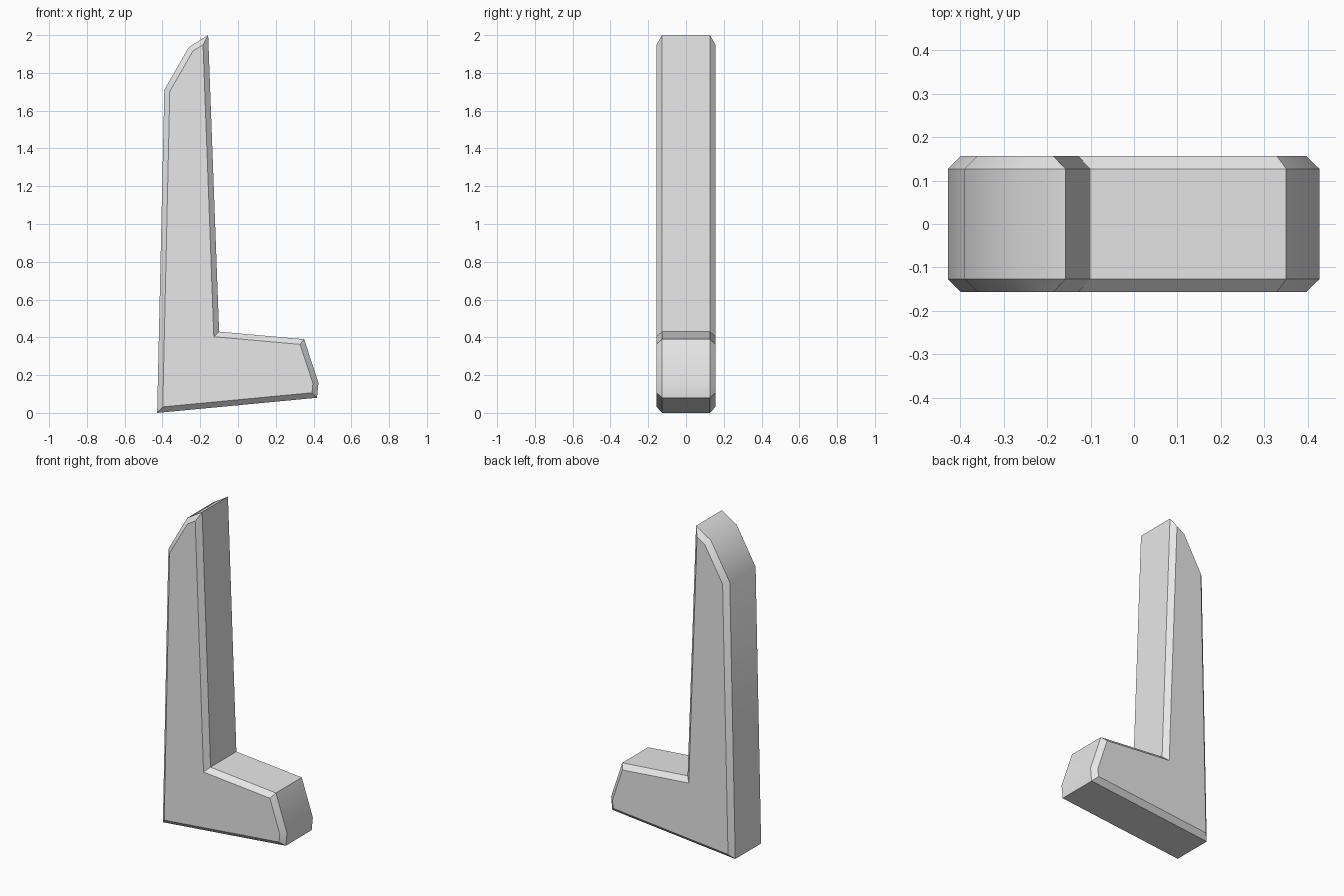
import bpy
import bmesh
from mathutils import Vector

old = bpy.data.objects.get("Cube")
if old:
    bpy.data.objects.remove(old, do_unlink=True)

# Side profile (x, z), counter-clockwise from the heel
PROFILE = [Vector(p) for p in (
    (-0.428, 0.0), (0.418, 0.08), (0.426, 0.16), (0.35, 0.39),
    (-0.10, 0.43), (-0.158, 2.0), (-0.26, 1.937), (-0.39, 1.71))]
HALF_DEPTH = 0.156
CHAMFER = 0.029


def inset(points, d):
    """Mitred inward offset of a counter-clockwise outline."""
    result = []
    for i, p in enumerate(points):
        a = (p - points[i - 1]).normalized()
        b = (points[(i + 1) % len(points)] - p).normalized()
        na, nb = Vector((-a.y, a.x)), Vector((-b.y, b.x))
        result.append(p + (na + nb) * d / (1 + na.dot(nb)))
    return result


# Chamfered slab: four rings from front to back, bridged and capped
inner = inset(PROFILE, CHAMFER)
edge = HALF_DEPTH - CHAMFER
layers = ((inner, -HALF_DEPTH), (PROFILE, -edge),
          (PROFILE, edge), (inner, HALF_DEPTH))
bm = bmesh.new()
rings = [[bm.verts.new((p.x, y, p.y)) for p in pts] for pts, y in layers]
for r, s in zip(rings, rings[1:]):
    for i in range(len(r)):
        j = (i + 1) % len(r)
        bm.faces.new((r[i], r[j], s[j], s[i]))
bm.faces.new(rings[0])
bm.faces.new(rings[-1][::-1])
bmesh.ops.recalc_face_normals(bm, faces=bm.faces)

mesh = bpy.data.meshes.new("l_shaped_bracket")
bm.to_mesh(mesh)
bm.free()
bracket = bpy.data.objects.new("l_shaped_bracket", mesh)
bpy.context.collection.objects.link(bracket)

# Plain light grey
grey = bpy.data.materials.new("light_grey")
grey.use_nodes = True
colour = (0.8, 0.8, 0.8, 1.0)
grey.diffuse_color = colour
grey.node_tree.nodes["Principled BSDF"].inputs["Base Color"].default_value = colour
mesh.materials.append(grey)

# Soft shading round the tip and toe, crisp chamfers
bpy.ops.object.select_all(action='DESELECT')
bracket.select_set(True)
bpy.context.view_layer.objects.active = bracket
bpy.ops.object.shade_smooth_by_angle(angle=0.53)
